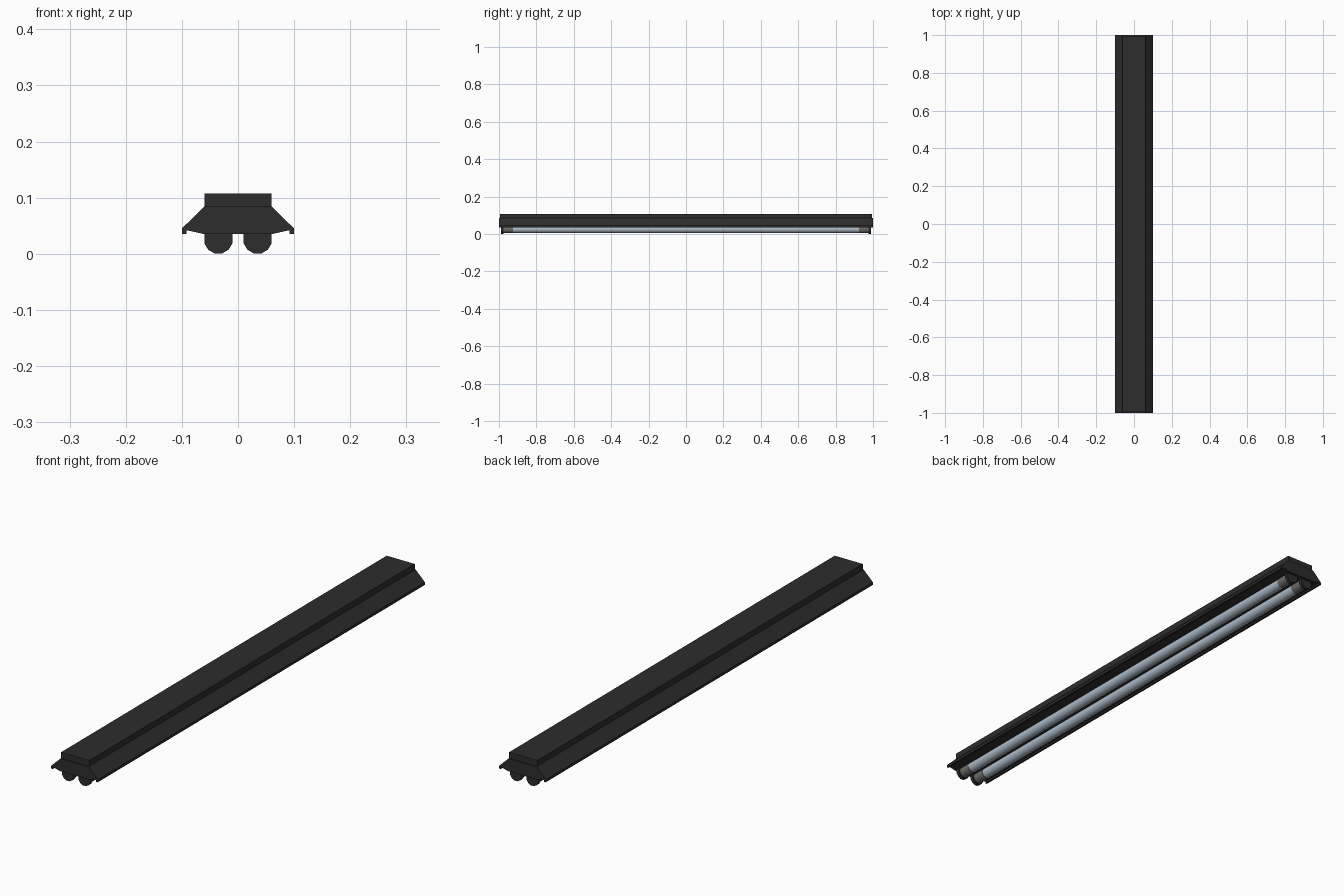
import bpy, bmesh, math
from mathutils import Matrix

if "Cube" in bpy.data.objects:
    bpy.data.objects.remove(bpy.data.objects["Cube"])


def material(name, rgb):
    m = bpy.data.materials.new(name)
    m.diffuse_color = (*rgb, 1)
    m.use_nodes = True
    m.node_tree.nodes["Principled BSDF"].inputs["Base Color"].default_value = m.diffuse_color
    return m


DARK = material("dark_metal", (0.026, 0.026, 0.026))
GLASS = material("pale_blue_glass", (0.42, 0.50, 0.58))
CAP = material("grey_cap", (0.15, 0.15, 0.14))


def finish(name, bm, mat, smooth=False):
    bmesh.ops.recalc_face_normals(bm, faces=bm.faces)
    me = bpy.data.meshes.new(name)
    bm.to_mesh(me)
    bm.free()
    ob = bpy.data.objects.new(name, me)
    bpy.context.collection.objects.link(ob)
    me.materials.append(mat)
    if smooth:
        for o in bpy.context.selected_objects:
            o.select_set(False)
        bpy.context.view_layer.objects.active = ob
        ob.select_set(True)
        bpy.ops.object.shade_smooth_by_angle(angle=math.radians(40))
    return ob


def prism(name, profile, y0, y1, mat):
    """Extrude an x-z profile along y."""
    bm = bmesh.new()
    face = bm.faces.new([bm.verts.new((x, y0, z)) for x, z in profile])
    ext = bmesh.ops.extrude_face_region(bm, geom=[face])
    for v in ext["geom"]:
        if isinstance(v, bmesh.types.BMVert):
            v.co.y = y1
    return finish(name, bm, mat)


def rod(name, x, z, r, y0, y1, mat):
    bm = bmesh.new()
    m = (Matrix.Translation((x, (y0 + y1) / 2, z)) @ Matrix.Rotation(math.pi / 2, 4, 'X')
         @ Matrix.Rotation(math.pi / 12, 4, 'Z'))
    bmesh.ops.create_cone(bm, cap_ends=True, segments=12, radius1=r, radius2=r,
                          depth=abs(y1 - y0), matrix=m)
    return finish(name, bm, mat, True)


# upper housing
prism("housing", [(-0.06, 0.083), (0.06, 0.083), (0.06, 0.107), (-0.06, 0.107)],
      -0.995, 0.995, DARK)

# sloped reflector with small downward lips
half = [(0.06, 0.084), (0.10, 0.045), (0.10, 0.035), (0.092, 0.035),
        (0.092, 0.042), (0.06, 0.035)]
prism("reflector", half + [(-x, z) for x, z in reversed(half)], -1.0, 1.0, DARK)

# two tubes with end caps and sockets
R = 0.025 / math.cos(math.pi / 12)
arc = [(R * math.cos(a), 0.0255 + R * math.sin(a))
       for a in [math.radians(15 - 30 * i) for i in range(1, 7)]]
for side, x in (("left", -0.035), ("right", 0.035)):
    rod(f"tube_{side}", x, 0.0255, 0.021, -0.93, 0.93, GLASS)
    for end, s in (("front", -1), ("back", 1)):
        rod(f"cap_{side}_{end}", x, 0.0255, 0.022, s * 0.925, s * 0.98, CAP)
        prof = [(x + 0.025, 0.036)] + [(x + px, pz) for px, pz in arc] + [(x - 0.025, 0.036)]
        prism(f"socket_{side}_{end}", prof, s * 0.975, s * 0.99, DARK)
